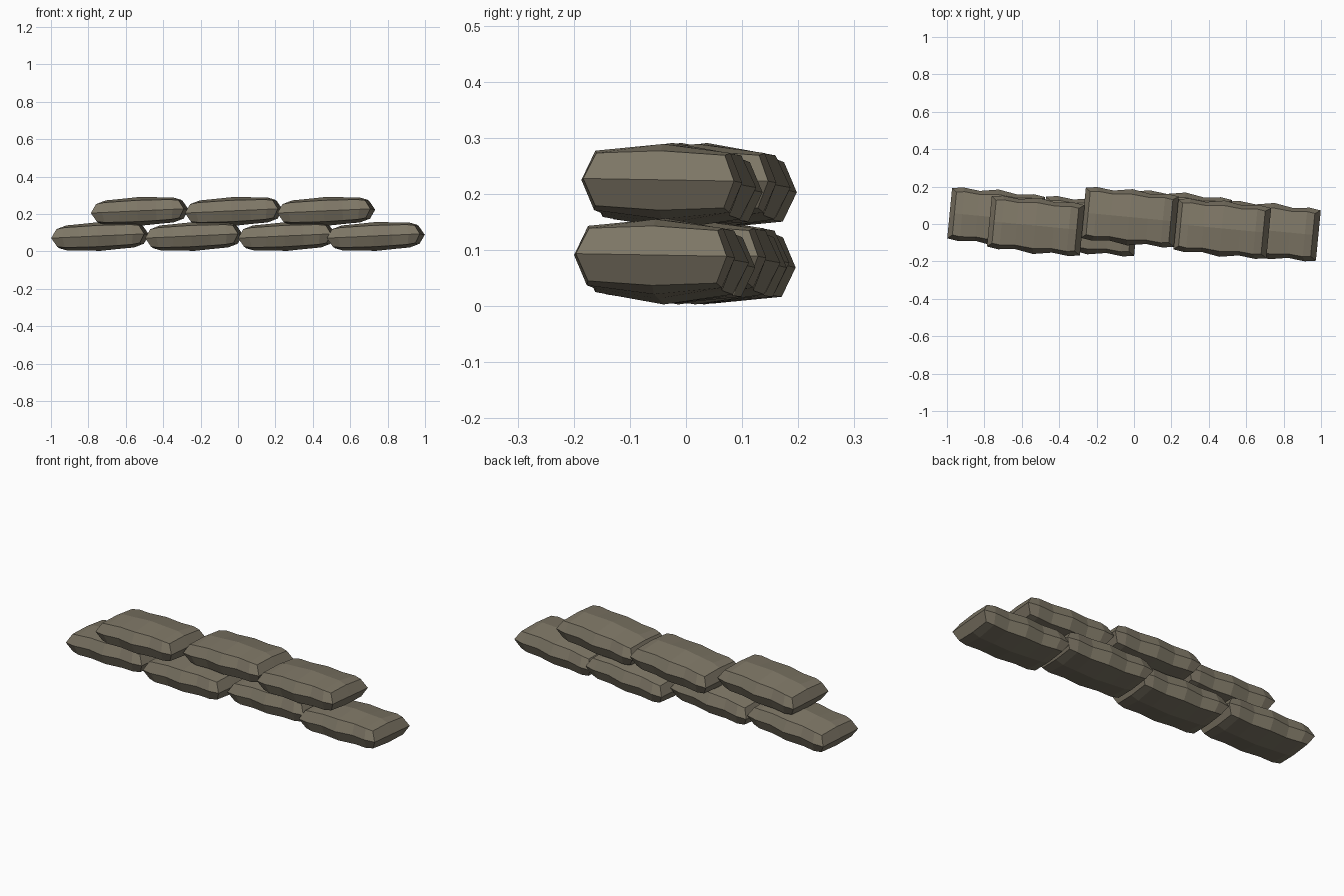
import bpy, bmesh
from math import radians

if "Cube" in bpy.data.objects:
    bpy.data.objects.remove(bpy.data.objects["Cube"])

mat = bpy.data.materials.new("sackcloth")
mat.diffuse_color = (0.205, 0.18, 0.13, 1)
mat.use_nodes = True
mat.node_tree.nodes["Principled BSDF"].inputs["Base Color"].default_value = mat.diffuse_color

# half of the bag: ridge x, shoulder x, ridge half width, shoulder half width, shoulder z, crown z
HALF = [(0.25, 0.222, 0.135, 0.115, 0.047, 0.053),
        (0.19, 0.18, 0.144, 0.121, 0.053, 0.067),
        (0.10, 0.10, 0.134, 0.114, 0.055, 0.071),
        (0.0, 0.0, 0.151, 0.123, 0.057, 0.077)]
SECTIONS = [(-s[0], -s[1], *s[2:]) for s in HALF] + HALF[-2::-1]


def sandbag_mesh():
    bm = bmesh.new()
    rings = []
    for rx, sx, w, sw, sz, cz in SECTIONS:
        pts = [(rx, -w, 0), (sx, -sw, -sz), (sx, 0, -cz), (sx, sw, -sz),
               (rx, w, 0), (sx, sw, sz), (sx, 0, cz), (sx, -sw, sz)]
        rings.append([bm.verts.new(p) for p in pts])
    # padded sides
    for a, b in zip(rings, rings[1:]):
        for i in range(8):
            j = (i + 1) % 8
            bm.faces.new((a[i], a[j], b[j], b[i]))
    # ridged ends
    for ring in (rings[0], rings[-1]):
        tip = bm.verts.new(((ring[0].co + ring[4].co) / 2))
        for i in range(0, 8, 2):
            bm.faces.new((ring[i], ring[i + 1], ring[(i + 2) % 8], tip)
                         if i in (2, 6) else (tip, ring[i], ring[i + 1], ring[i + 2]))
    bmesh.ops.recalc_face_normals(bm, faces=bm.faces)
    me = bpy.data.meshes.new("sandbag")
    bm.to_mesh(me)
    bm.free()
    me.materials.append(mat)
    return me


mesh = sandbag_mesh()


def course(name, z, places):
    for i, (x, y) in enumerate(places):
        ob = bpy.data.objects.new(f"{name}_sandbag_{i + 1}", mesh)
        ob.location = (x, y, z)
        ob.rotation_euler = (radians(-1), radians(-2.6), radians(-5.5))
        bpy.context.collection.objects.link(ob)


# two staggered rows
course("lower", 0.08, [(-0.737, 0.034), (-0.235, -0.012), (0.262, 0.018), (0.737, -0.038)])
course("upper", 0.214, [(-0.525, -0.01), (-0.022, 0.036), (0.472, -0.025)])
